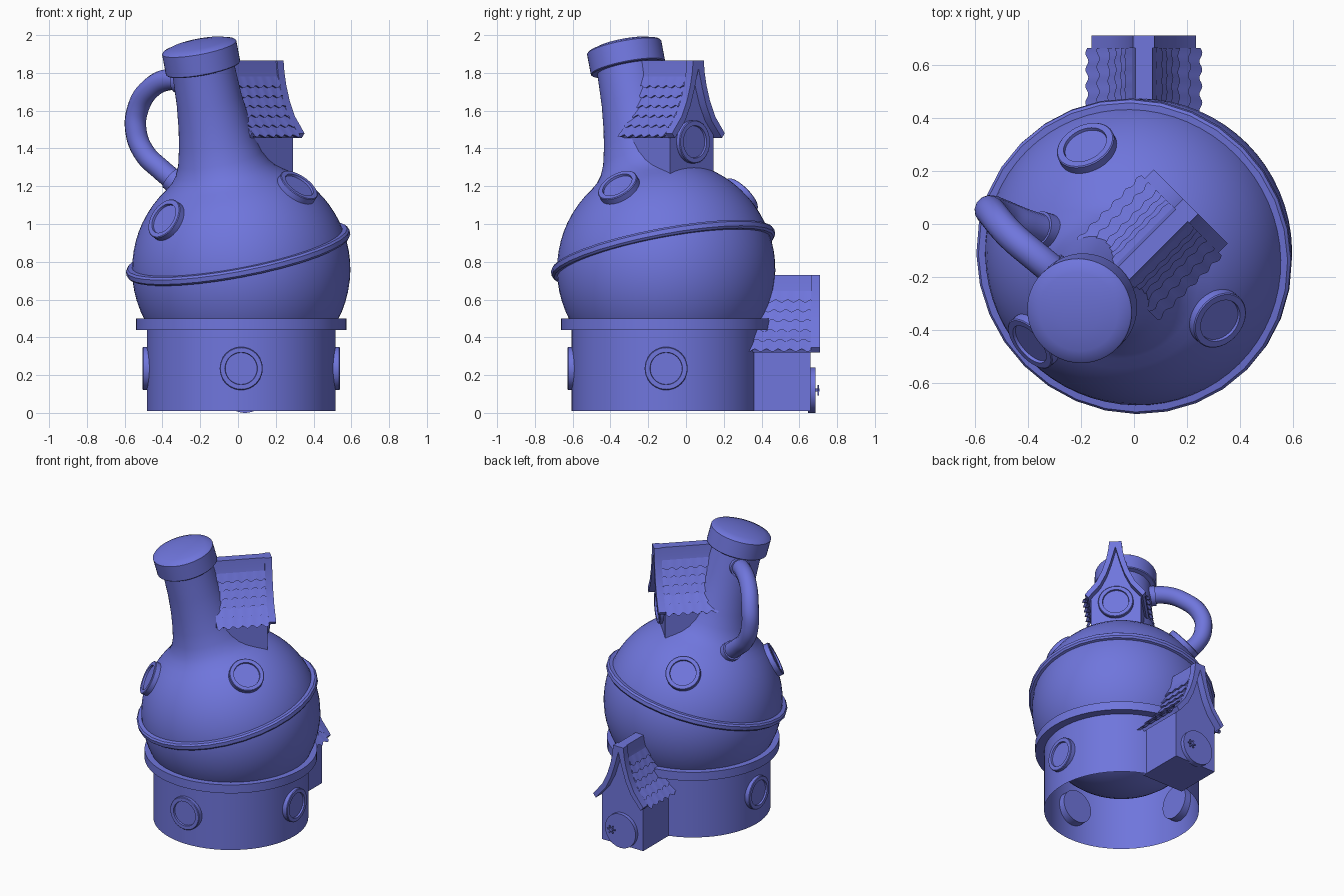
import bpy, bmesh
from math import sin, cos, pi, radians, sqrt
from mathutils import Matrix, Vector

if "Cube" in bpy.data.objects:
    bpy.data.objects.remove(bpy.data.objects["Cube"])

CX, CY, CZ, R = 0.017, -0.105, 0.76, 0.578      # pot centre and radius
CENTRE = Vector((CX, CY, CZ))
AXIS = Vector((-0.183, -0.183, 0.966)).normalized()  # leaning axis of lid and neck


def finish(name, bm, matrix=Matrix(), angle=35):
    bmesh.ops.remove_doubles(bm, verts=bm.verts, dist=1e-5)
    bmesh.ops.recalc_face_normals(bm, faces=bm.faces)
    bm.transform(matrix)
    me = bpy.data.meshes.new(name)
    bm.to_mesh(me)
    bm.free()
    ob = bpy.data.objects.new(name, me)
    bpy.context.collection.objects.link(ob)
    smooth(ob, angle)
    return ob


def smooth(ob, angle=35):
    bpy.ops.object.select_all(action='DESELECT')
    ob.select_set(True)
    bpy.context.view_layer.objects.active = ob
    bpy.ops.object.shade_smooth_by_angle(angle=radians(angle))


def aim(origin, direction):
    """Frame whose z axis points along direction."""
    rot = Vector(direction).to_track_quat('Z', 'Y').to_matrix().to_4x4()
    return Matrix.Translation(origin) @ rot


def lathe(name, profile, matrix=Matrix(), segs=48, closed=False):
    bm = bmesh.new()
    rings = [[bm.verts.new((r * cos(2 * pi * k / segs), r * sin(2 * pi * k / segs), z))
              for k in range(segs)] if r > 1e-6 else [bm.verts.new((0, 0, z))] * segs
             for r, z in profile]
    pairs = list(zip(rings, rings[1:])) + ([(rings[-1], rings[0])] if closed else [])
    for a, b in pairs:
        for k in range(segs):
            m = (k + 1) % segs
            bm.faces.new(list(dict.fromkeys((a[k], a[m], b[m], b[k]))))
    return finish(name, bm, matrix)


def prism(name, pts, y0, y1, matrix):
    """Extrude an x-z outline from y0 to y1."""
    bm = bmesh.new()
    a = [bm.verts.new((x, y0, z)) for x, z in pts]
    b = [bm.verts.new((x, y1, z)) for x, z in pts]
    bm.faces.new(a)
    bm.faces.new(b)
    for i in range(len(pts)):
        j = (i + 1) % len(pts)
        bm.faces.new((a[i], a[j], b[j], b[i]))
    return finish(name, bm, matrix)


def porthole(name, origin, direction, depth=0.08):
    lathe(name, [(0, -depth), (0.114, -depth), (0.114, -0.004), (0.110, 0), (0.086, 0),
                 (0.084, -0.012), (0, -0.012)], aim(origin, direction), 40)


# base drum and rim
BASE = Matrix.Translation((CX, CY, 0))
lathe("base_drum", [(0.5, 0.01), (0.5, 0.46)], BASE, 64)
lathe("base_rim", [(0.47, 0.44), (0.557, 0.44), (0.557, 0.5), (0.47, 0.5)], BASE, 64, True)
for name, d in (("front", (0, -1, 0)), ("left", (-1, 0, 0)), ("right", (1, 0, 0))):
    porthole("base_window_" + name, Vector((CX, CY, 0.235)) + 0.522 * Vector(d), d)

# round pot flowing into the leaning neck
LEAN = aim(CENTRE, AXIS)
N = 28
end = pi - 0.585
pot = [(R * sin(end * i / N), -R * cos(end * i / N)) for i in range(N + 1)]
pot += [(0.28, 0.515), (0.25, 0.555), (0.226, 0.61), (0.205, 0.70), (0.188, 0.80),
        (0.174, 0.93), (0.165, 1.12)]
lathe("pot_body", pot, LEAN, 64)
lathe("neck_cap", [(0.15, 1.10), (0.195, 1.10), (0.2, 1.105), (0.2, 1.215), (0.194, 1.222),
                   (0.15, 1.236), (0.08, 1.247), (0, 1.25)], LEAN)
lathe("pot_band", [(0.56, 0.065), (0.592, 0.067), (0.602, 0.078), (0.602, 0.102),
                   (0.592, 0.113), (0.55, 0.115)], LEAN, 32, True)

# portholes on the pot
for name, d in (("front_left", (-0.395, -0.335, 0.26)), ("front_right", (0.303, -0.255, 0.44)),
                ("back", (-0.207, 0.415, 0.41))):
    d = Vector(d).normalized()
    porthole("pot_window_" + name, CENTRE + 0.602 * d, d)

# curved handle with collars
path = [(-0.25, -0.22, 1.745), (-0.36, -0.13, 1.765), (-0.46, -0.045, 1.72),
        (-0.53, 0.035, 1.61), (-0.54, 0.052, 1.49), (-0.495, 0.035, 1.375),
        (-0.41, 0.0, 1.29), (-0.30, -0.035, 1.2)]
cu = bpy.data.curves.new("handle", 'CURVE')
cu.dimensions = '3D'
cu.bevel_depth = 0.057
cu.bevel_resolution = 5
cu.use_fill_caps = True
sp = cu.splines.new('BEZIER')
sp.bezier_points.add(len(path) - 1)
for bp, p in zip(sp.bezier_points, path):
    bp.co = p
    bp.handle_left_type = bp.handle_right_type = 'AUTO'
handle = bpy.data.objects.new("handle", cu)
bpy.context.collection.objects.link(handle)
bpy.ops.object.select_all(action='DESELECT')
handle.select_set(True)
bpy.context.view_layer.objects.active = handle
bpy.ops.object.convert(target='MESH')
smooth(bpy.context.view_layer.objects.active, 50)
collar = [(0.04, -0.04), (0.066, -0.04), (0.066, 0.015), (0.04, 0.015)]
lathe("handle_collar_top", collar, aim((-0.305, -0.175, 1.757), (-0.7, 0.6, 0.12)), 32, True)
lathe("handle_collar_bottom", collar, aim((-0.345, -0.02, 1.235), (-0.68, 0.22, 0.6)), 32, True)

# flared gable roof, half section: (half width, drop below ridge)
OUTER = [(0.04, 0), (0.046, 0.06), (0.06, 0.13), (0.085, 0.21), (0.125, 0.295), (0.197, 0.385)]
INNER = [(0.176, 0.41), (0.1, 0.32), (0.058, 0.235), (0.03, 0.15), (0.0, 0.04)]


def half_width(d):
    for (x0, d0), (x1, d1) in zip(OUTER, OUTER[1:]):
        if d <= d1 or d1 == OUTER[-1][1]:
            return x0 + (x1 - x0) * (d - d0) / (d1 - d0)


def section(inset):
    half = [(x - inset, -d) for x, d in OUTER] + [(x, -d) for x, d in INNER]
    return half + [(-x, z) for x, z in reversed(half[:-1])]


def gable(name, ridge_end, turn, wall_drop):
    M = Matrix.Translation(ridge_end) @ Matrix.Rotation(turn, 4, 'Z')
    prism(name + "_fascia", section(0), -0.048, 0, M)
    prism(name + "_roof", section(0.008), -0.39, -0.045, M)
    right = [(0.162, -wall_drop), (0.162, -0.39)] + [(x + 0.004, -d + 0.004) for x, d in INNER[1:-1]]
    wall = right + [(0, -0.04)] + [(-x, z) for x, z in reversed(right)]
    prism(name + "_walls", wall, -0.38, -0.05, M)
    # overlapping rows of scalloped tiles on both slopes
    bm = bmesh.new()
    rows, n, top, step = 6, 40, 0.085, 0.052
    for side in (-1, 1):
        for i in range(rows):
            d0 = top + i * step
            cols = []
            for k in range(n + 1):
                y = -0.39 + 0.342 * k / n
                d1 = d0 + step + 0.007 * cos(2 * pi * 5.5 * k / n + i)
                x1 = half_width(d1)
                cols.append([bm.verts.new((side * x, y, z)) for x, z in
                             ((half_width(d0) - 0.006, -d0), (x1 + 0.008, -d1 - 0.002),
                              (x1 - 0.012, -d1 - 0.002))])
            for a, b in zip(cols, cols[1:]):
                for j in (0, 1):
                    bm.faces.new((a[j], b[j], b[j + 1], a[j + 1]))
    finish(name + "_tiles", bm, M)
    return M


# dormer on the pot shoulder
M = gable("dormer", (0.213, 0.066, 1.865), radians(-45), 0.66)
porthole("dormer_window", M @ Vector((0, -0.025, -0.43)), (0.707, 0.707, 0), 0.05)

# back porch with a round door and wheel handle
gable("porch", (0.037, 0.71, 0.73), 0, 0.72)
lathe("round_door", [(0, -0.04), (0.12, -0.04), (0.12, 0), (0, 0)],
      aim((0.037, 0.686, 0.12), (0, 1, 0)), 40)
KNOB = aim((0.1, 0.686, 0.12), (0, 1, 0))
lathe("door_spindle", [(0.008, -0.01), (0.008, 0.02), (0, 0.02)], KNOB, 12)
for i in range(3):
    bm = bmesh.new()
    bmesh.ops.create_cube(bm, size=1)
    bm.transform(KNOB @ Matrix.Translation((0, 0, 0.014)) @ Matrix.Rotation(i * pi / 3, 4, 'Z')
                 @ Matrix.Diagonal((0.06, 0.008, 0.008, 1)))
    finish("door_wheel_spoke_%d" % i, bm)

# one blue-violet material for everything
mat = bpy.data.materials.new("violet")
mat.diffuse_color = (0.16, 0.18, 0.72, 1)
mat.use_nodes = True
mat.node_tree.nodes["Principled BSDF"].inputs["Base Color"].default_value = mat.diffuse_color
for ob in bpy.data.objects:
    ob.data.materials.append(mat)
